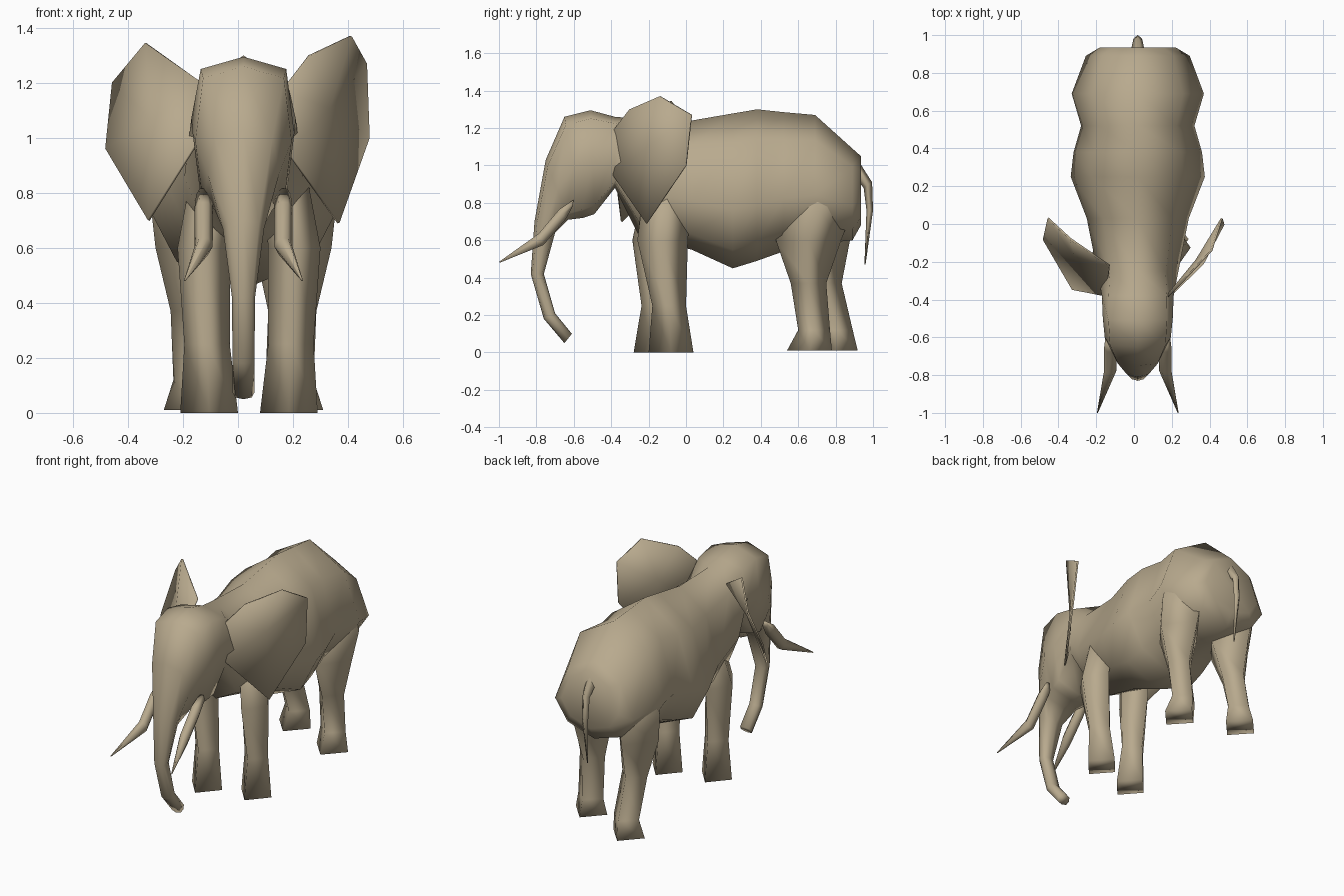
import bpy, bmesh
from math import sin, cos, pi, copysign, radians
from mathutils import Vector

cube = bpy.data.objects.get("Cube")
if cube:
    bpy.data.objects.remove(cube, do_unlink=True)

hide = bpy.data.materials.new("tan_hide")
hide.use_nodes = True
colour = (0.48, 0.4, 0.27, 1)
hide.diffuse_color = colour
hide.node_tree.nodes["Principled BSDF"].inputs["Base Color"].default_value = colour
MIDLINE = 0.02


def finish(name, bm, angle):
    """Turn a bmesh into a shaded, coloured object."""
    bmesh.ops.recalc_face_normals(bm, faces=bm.faces)
    mesh = bpy.data.meshes.new(name)
    bm.to_mesh(mesh)
    bm.free()
    mesh.materials.append(hide)
    obj = bpy.data.objects.new(name, mesh)
    bpy.context.collection.objects.link(obj)
    bpy.ops.object.select_all(action='DESELECT')
    obj.select_set(True)
    bpy.context.view_layer.objects.active = obj
    bpy.ops.object.shade_smooth_by_angle(angle=radians(angle))
    return obj


def rounded(value, boxy):
    """Push a sine or cosine outward to square off a ring."""
    return copysign(abs(value) ** boxy, value) if abs(value) > 1e-6 else 0


def loft(name, rings, sides):
    """Skin rings of (first y, first z, second y, second z, half width, centre x),
    optionally followed by squareness and the height of the widest point."""
    bm = bmesh.new()
    loops = []
    for ay, az, by, bz, width, cx, *shape in rings:
        boxy, mid = shape or (1, 0.5)
        loop = []
        for i in range(sides):
            t = 2 * pi * i / sides
            c, s = rounded(cos(t), boxy), rounded(sin(t), boxy)
            k = mid + s * (1 - mid if s > 0 else mid)
            loop.append(bm.verts.new((cx + width * c, by + (ay - by) * k, bz + (az - bz) * k)))
        loops.append(loop)
    for low, high in zip(loops, loops[1:]):
        for i in range(sides):
            j = (i + 1) % sides
            bm.faces.new((low[i], low[j], high[j], high[i]))
    bm.faces.new(loops[0])
    bm.faces.new(loops[-1])
    return finish(name, bm, 115)


# Trunk tip up through the head: front y, z, back y, z, half width, squareness
head = [(-0.65, 0.05, -0.61, 0.1, 0.04, 0.8), (-0.76, 0.18, -0.7, 0.21, 0.04, 0.8),
        (-0.83, 0.42, -0.76, 0.42, 0.042, 0.8), (-0.81, 0.7, -0.7, 0.64, 0.075, 0.8),
        (-0.75, 1.03, -0.63, 0.71, 0.13, 0.6), (-0.65, 1.26, -0.55, 0.72, 0.175, 0.5),
        (-0.51, 1.295, -0.49, 0.74, 0.185, 0.5), (-0.38, 1.26, -0.38, 0.88, 0.19, 0.6)]
# Barrel body with a ridged back: y, half width, top, bottom
body = [(-0.25, 0.215, 1.25, 0.62), (0.03, 0.27, 1.24, 0.55), (0.25, 0.355, 1.278, 0.45),
        (0.38, 0.34, 1.3, 0.49), (0.52, 0.3, 1.285, 0.54), (0.69, 0.35, 1.27, 0.58),
        (0.89, 0.275, 1.09, 0.6), (0.935, 0.2, 1.05, 0.68)]
rings = [(ay, az, by, bz, w, MIDLINE, boxy, 0.5) for ay, az, by, bz, w, boxy in head]
rings += [(y, top, y, low, w, MIDLINE, 1.1, 0.38) for y, w, top, low in body]
loft("body_head_and_trunk", rings, 8)

# Legs, diamond in section: front y, back y, height, inner x, outer x
front_leg = [(-0.2, 0.04, 0, 0.04, 0.25), (-0.18, 0, 0.25, 0.07, 0.235),
             (-0.26, 0.01, 0.6, 0.07, 0.26), (-0.22, 0.04, 0.92, 0.04, 0.2)]
hind_leg = [(0.54, 0.78, 0.01, 0.07, 0.29), (0.6, 0.77, 0.12, 0.08, 0.255),
            (0.56, 0.75, 0.37, 0.09, 0.265), (0.48, 0.83, 0.6, 0.04, 0.32),
            (0.5, 0.9, 0.78, 0.04, 0.34), (0.58, 0.86, 0.98, 0.03, 0.22)]


def leg(name, profile, side, stride, cx):
    rings = []
    for yf, yb, z, inner, outer in profile:
        shift = stride * max(0, 1 - z / 0.9)
        centre = cx + side * (inner + outer) / 2
        rings.append((yf + shift, z, yb + shift, z, (outer - inner) / 2, centre))
    loft(name, rings, 4)


leg("front_left_leg", front_leg, 1, 0, 0.04)
leg("front_right_leg", front_leg, -1, -0.08, 0.04)
leg("hind_left_leg", hind_leg, 1, 0, MIDLINE)
leg("hind_right_leg", hind_leg, -1, 0.14, MIDLINE)

# Tail
tail = [(0.9, 1.06, 0.9, 0.94, 0.04), (0.995, 0.91, 0.95, 0.88, 0.025),
        (1, 0.76, 0.965, 0.76, 0.022), (0.96, 0.47, 0.954, 0.47, 0.004)]
loft("tail", [ring + (MIDLINE,) for ring in tail], 4)

# Tusks curve forward and out to a point
tusk = [(-0.6, 0.82, -0.61, 0.77, 0.027, 0.145), (-0.68, 0.77, -0.64, 0.71, 0.034, 0.145),
        (-0.79, 0.64, -0.76, 0.57, 0.033, 0.145), (-1, 0.485, -0.995, 0.48, 0.003, 0.213)]
for side, label in ((1, "left"), (-1, "right")):
    loft(label + "_tusk", [r[:5] + (MIDLINE + side * r[5],) for r in tusk], 6)


# Ears: thin, gently dished fans rooted in the head
def ear(name, outline):
    bm = bmesh.new()
    rim = [bm.verts.new(p) for p in outline]
    centre = sum((v.co for v in rim), Vector()) / len(rim)
    hub = bm.verts.new(centre + Vector((0, 0.01, 0)))
    for i, v in enumerate(rim):
        bm.faces.new((hub, v, rim[(i + 1) % len(rim)]))
    obj = finish(name, bm, 60)
    solid = obj.modifiers.new("thickness", 'SOLIDIFY')
    solid.thickness = 0.01
    solid.offset = 0


ear("left_ear", [(0.16, -0.4, 1.17), (0.26, -0.3, 1.3), (0.41, -0.14, 1.37), (0.465, 0.03, 1.27),
                 (0.475, 0, 1), (0.365, -0.21, 0.69), (0.18, -0.39, 0.95)])
ear("right_ear", [(-0.13, -0.22, 1.2), (-0.335, -0.08, 1.345), (-0.455, 0.03, 1.2),
                  (-0.48, -0.08, 0.96), (-0.325, -0.345, 0.7), (-0.15, -0.38, 0.98)])
